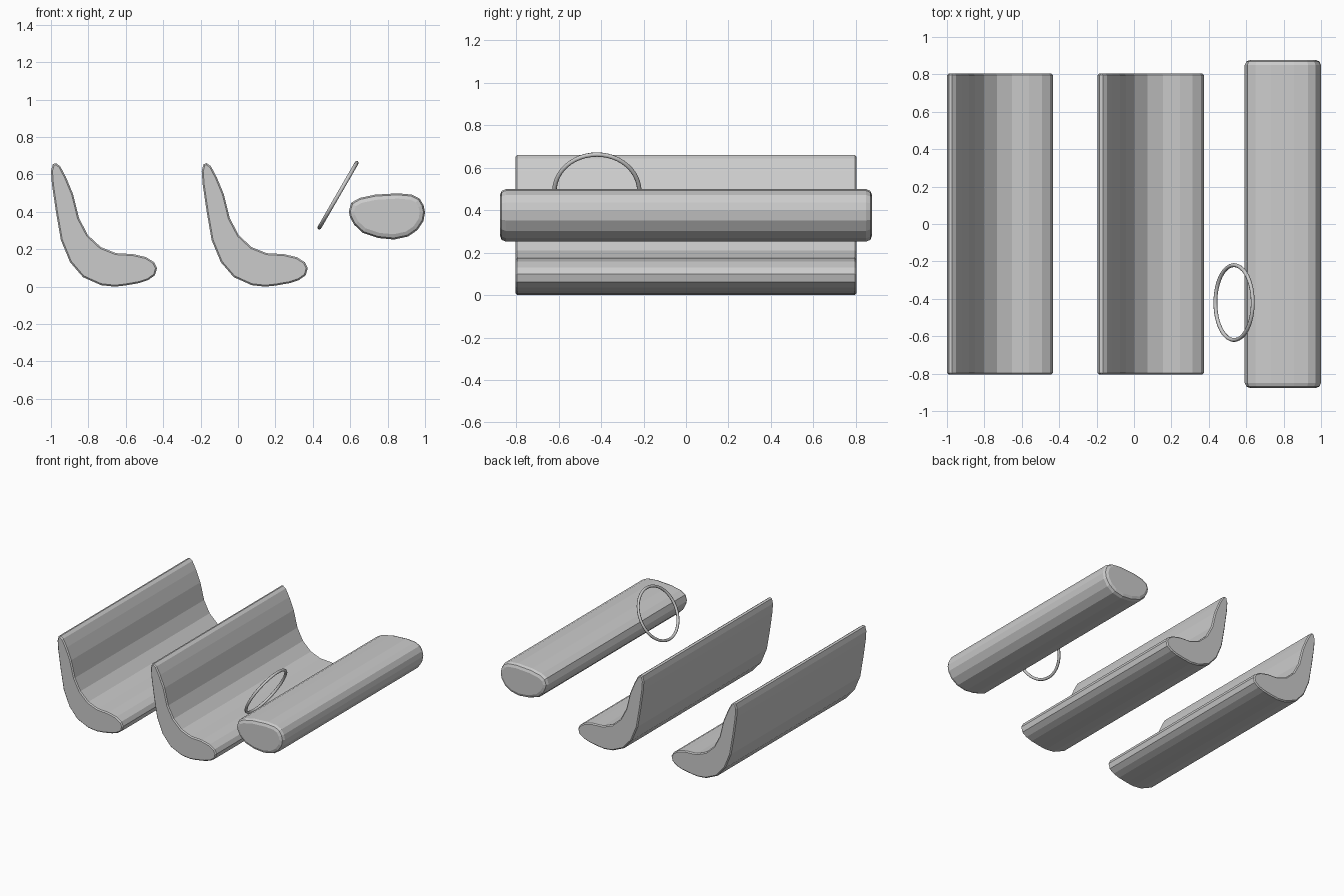
import bpy, bmesh, math

if "Cube" in bpy.data.objects:
    bpy.data.objects.remove(bpy.data.objects["Cube"])

grey = bpy.data.materials.new("plain grey")
grey.diffuse_color = (0.6, 0.6, 0.6, 1)
grey.use_nodes = True
grey.node_tree.nodes["Principled BSDF"].inputs["Base Color"].default_value = grey.diffuse_color


def extrude_profile(name, profile, half_length, bevel, segments):
    """Extrude an x-z outline along y and round off the two end rims."""
    bm = bmesh.new()
    front = bm.faces.new([bm.verts.new((x, -half_length, z)) for x, z in profile])
    geom = bmesh.ops.extrude_face_region(bm, geom=[front])["geom"]
    bmesh.ops.translate(bm, vec=(0, 2 * half_length, 0),
                        verts=[g for g in geom if isinstance(g, bmesh.types.BMVert)])
    bmesh.ops.recalc_face_normals(bm, faces=bm.faces)
    rims = [e for e in bm.edges if abs(e.verts[0].co.y - e.verts[1].co.y) < 1e-5]
    bmesh.ops.bevel(bm, geom=rims, offset=bevel, segments=segments, profile=0.5,
                    affect='EDGES', clamp_overlap=False)
    mesh = bpy.data.meshes.new(name)
    bm.to_mesh(mesh)
    bm.free()
    mesh.materials.append(grey)
    obj = bpy.data.objects.new(name, mesh)
    bpy.context.collection.objects.link(obj)
    return obj


# Bench seats: one L-shaped cushion outline used twice
seat = [(-0.973, 0.660), (-0.951, 0.644), (-0.920, 0.586), (-0.882, 0.495),
        (-0.850, 0.366), (-0.802, 0.275), (-0.733, 0.211), (-0.652, 0.179),
        (-0.561, 0.174), (-0.492, 0.158), (-0.449, 0.131), (-0.433, 0.099),
        (-0.444, 0.061), (-0.481, 0.035), (-0.529, 0.019), (-0.604, 0.006),
        (-0.660, 0.0), (-0.733, 0.008), (-0.829, 0.051), (-0.898, 0.131),
        (-0.947, 0.249), (-0.973, 0.398), (-0.995, 0.548), (-1.0, 0.618),
        (-0.990, 0.655)]
for name, shift in (("rear_bench", 0.0), ("front_bench", 0.806)):
    extrude_profile(name, [(x + shift, z) for x, z in seat], 0.804, 0.008, 1)

# Dashboard: rounded bar with softened ends
dash = [(0.592, 0.404), (0.606, 0.449), (0.650, 0.474), (0.733, 0.492),
        (0.855, 0.499), (0.930, 0.492), (0.970, 0.472), (0.992, 0.436),
        (1.0, 0.398), (0.992, 0.352), (0.960, 0.303), (0.909, 0.268),
        (0.834, 0.252), (0.749, 0.260), (0.668, 0.287), (0.620, 0.332),
        (0.598, 0.374)]
extrude_profile("dashboard", dash, 0.877, 0.028, 2)

# Steering wheel: thin tilted ring
bpy.ops.mesh.primitive_torus_add(
    location=(0.535, -0.42, 0.489), rotation=(0, math.radians(120), 0),
    major_segments=48, minor_segments=8, major_radius=0.2, minor_radius=0.0105)
wheel = bpy.context.object
wheel.name = "steering_wheel"
wheel.data.materials.append(grey)
bpy.ops.object.shade_smooth_by_angle(angle=math.radians(50))
